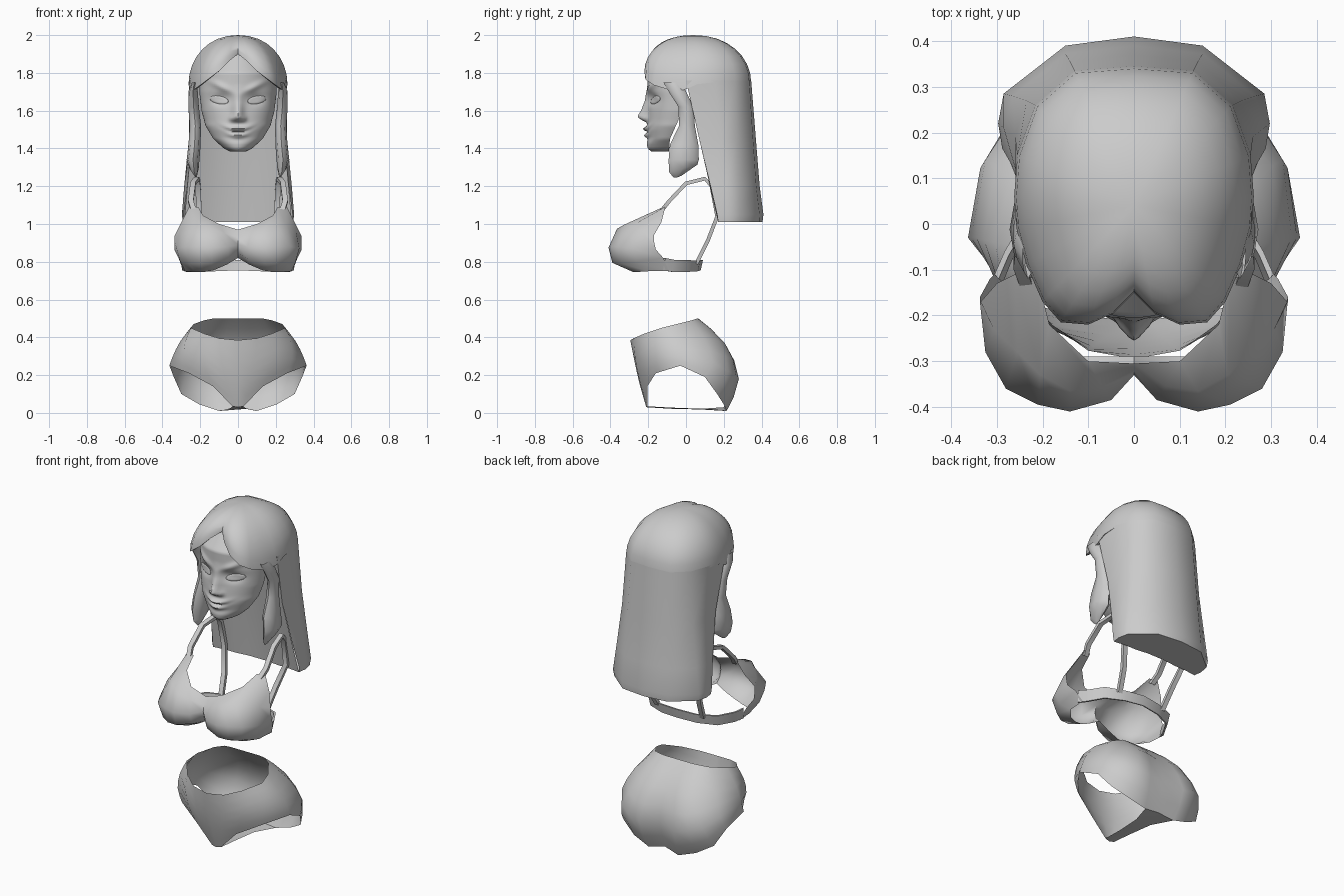
import bpy, bmesh, math
from math import sin, cos, pi, exp, sqrt
from mathutils import Vector

grey = bpy.data.materials.new("plain_grey")
grey.diffuse_color = (0.6, 0.6, 0.6, 1)


def sheet(name, rows, angle=50):
    """Quad sheet through rows of points, repeated on the other side of x = 0."""
    bm = bmesh.new()
    for side in (1, -1):
        g = [[bm.verts.new((side * x, y, z)) for x, y, z in r] for r in rows]
        for a, b in zip(g, g[1:]):
            for i in range(len(a) - 1):
                f = (a[i], a[i + 1], b[i + 1], b[i])
                bm.faces.new(f if side > 0 else f[::-1])
    bmesh.ops.remove_doubles(bm, verts=bm.verts, dist=0.0005)
    bmesh.ops.dissolve_degenerate(bm, edges=bm.edges, dist=0.0001)
    bmesh.ops.recalc_face_normals(bm, faces=bm.faces)
    # turn the whole shell outward when it encloses a negative volume
    mid = sum((v.co for v in bm.verts), Vector()) / len(bm.verts)
    if sum((f.calc_center_median() - mid).dot(f.normal) * f.calc_area() for f in bm.faces) < 0:
        bmesh.ops.reverse_faces(bm, faces=bm.faces)
    me = bpy.data.meshes.new(name)
    bm.to_mesh(me)
    bm.free()
    for p in me.polygons:
        p.use_smooth = True
    me.set_sharp_from_angle(angle=math.radians(angle))
    me.materials.append(grey)
    ob = bpy.data.objects.new(name, me)
    bpy.context.collection.objects.link(ob)
    return ob


def rounded(points):
    """Insert a curved midpoint between each pair of points."""
    p = [Vector(q) for q in points]
    out = [p[0]]
    for i in range(len(p) - 1):
        a, b = p[max(i - 1, 0)], p[min(i + 2, len(p) - 1)]
        out += [(p[i] + p[i + 1]) * .5625 - (a + b) * .0625, p[i + 1]]
    return out


def lerp(table, t):
    """Linear lookup in (key, value) pairs."""
    if t <= table[0][0]:
        return table[0][1]
    for (a, u), (b, v) in zip(table, table[1:]):
        if t <= b:
            return u + (v - u) * (t - a) / (b - a)
    return table[-1][1]


# head: half width, centre line and side line by height
WIDTH = [(1.385, .045), (1.40, .075), (1.45, .13), (1.52, .172), (1.6, .193),
         (1.7, .205), (1.8, .2), (1.9, .12)]
FRONT = [(1.385, -.185), (1.40, -.203), (1.425, -.208), (1.455, -.2), (1.5, -.208),
         (1.6, -.2), (1.7, -.203), (1.8, -.205), (1.9, -.12)]
SIDE = [(1.385, -.09), (1.45, -.085), (1.55, -.04), (1.7, -.01), (1.9, 0)]
NOSE = [(1.535, 0), (1.553, .035), (1.568, .056), (1.6, .038), (1.65, .018), (1.7, .006), (1.74, 0)]


def bump(x, z, cx, cz, sx, sz):
    return exp(-((x - cx) / sx) ** 2 - ((z - cz) / sz) ** 2)


def face_y(x, z):
    w, f, s = lerp(WIDTH, z), lerp(FRONT, z), lerp(SIDE, z)
    y = f + (s - f) * (1 - sqrt(max(0, 1 - (x / w) ** 2)))
    y -= lerp(NOSE, z) * exp(-(x / .027) ** 2)                 # nose
    y -= .016 * bump(x, z, .03, 1.557, .014, .014)             # nostrils
    lip = z - 3 * x * x                                        # corners turn up
    y -= .022 * bump(x, lip, 0, 1.503, .055, .011)             # upper lip
    y -= .020 * bump(x, lip, 0, 1.468, .045, .013)             # lower lip
    y += .008 * bump(x, lip, 0, 1.487, .06, .006)              # mouth line
    y += .022 * bump(x, z, .09, 1.66, .05, .032)               # eye socket
    brow = 1.70 + .45 * (x - .03)
    y -= .012 * exp(-((z - brow) / .018) ** 2 - ((x - .09) / .06) ** 2)
    return y


rows = []
for i in range(61):
    z = 1.385 + .515 * i / 60
    w = lerp(WIDTH, z)
    row = [(w * sin(pi / 2 * j / 26), face_y(w * sin(pi / 2 * j / 26), z), z) for j in range(27)]
    rows.append(row + [(0, lerp(SIDE, z), z)])
rows.insert(0, [(x, -.09, 1.386) for x, y, z in rows[0]])      # underside of jaw
sheet("head", rows, 60)

# almond eyes
rows = []
for i in range(9):
    a = pi * i / 8
    row = []
    for j in range(13):
        b = 2 * pi * j / 12
        u, v, d = -.05 * cos(a), .021 * sin(a) * cos(b), .008 * sin(a) * sin(b)
        x, z = .1 + u, 1.657 + v + .15 * u
        row.append((x, face_y(x, z) - .001 + d, z))
    rows.append(row)
sheet("eyes", rows)

# hair cap: quarter-ellipse ribs from the crown to the hairline
RIM = [(0, -.15, 1.90), (.045, -.195, 1.865), (.10, -.22, 1.81), (.16, -.215, 1.765),
       (.20, -.17, 1.735), (.235, -.09, 1.71), (.257, -.01, 1.71), (.262, .06, 1.74),
       (.255, .15, 1.75), (.215, .26, 1.75), (.13, .335, 1.75), (0, .345, 1.75)]
rows = []
for i in range(9):
    t = pi / 2 * i / 8
    s = sin(t) ** .93
    rows.append([(x * s, .04 + (y - .04) * s, z + (2 - z) * cos(t)) for x, y, z in RIM])
rows.append([(x * .93, .04 + (y - .04) * .93, z + .005) for x, y, z in RIM])  # turned-in edge
sheet("hair_cap", rows, 60)

# long back hair: outer sheet down, hem, nearly flat front sheet up
OUTER = [(1.76, ((0, .345), (.13, .335), (.215, .26), (.255, .15), (.258, .0))),
         (1.45, ((0, .37), (.14, .355), (.235, .27), (.26, .19), (.245, .07))),
         (1.20, ((0, .39), (.15, .372), (.265, .28), (.285, .21), (.268, .13))),
         (1.05, ((0, .41), (.15, .39), (.285, .285), (.297, .22), (.288, .165))),
         (1.01, ((0, .405), (.15, .388), (.28, .28), (.292, .22), (.285, .17)))]
INNER = [(1.01, ((0, .19), (.06, .19), (.14, .18), (.21, .18), (.285, .17))),
         (1.45, ((0, .13), (.06, .13), (.13, .115), (.19, .09), (.245, .07))),
         (1.76, ((0, .07), (.06, .07), (.14, .05), (.2, .03), (.258, .0)))]
sheet("back_hair", [[(x, y, z) for x, y in p] for z, p in OUTER + INNER])

# front locks: oval rings (x, y, z, half width, half depth)
LOCK = [(.232, -.07, 1.75, .012, .05), (.238, -.045, 1.70, .025, .046), (.235, .0, 1.62, .028, .04),
        (.226, .005, 1.52, .03, .042), (.23, -.01, 1.42, .032, .075),
        (.238, -.012, 1.34, .034, .08), (.232, -.015, 1.295, .024, .075),
        (.222, -.045, 1.25, .004, .02), (.222, -.05, 1.245, 0, 0)]
sheet("front_locks", [[(x + a * cos(2 * pi * k / 8), y + b * sin(2 * pi * k / 8),
                        z + .25 * b * sin(2 * pi * k / 8) * (z < 1.32)) for k in range(9)]
                      for x, y, z, a, b in LOCK])

# top: cups, from upper edge to lower edge
CUPS = [
    [(0, -.305, .97), (.1, -.30, 1.0), (.185, -.22, 1.045), (.21, -.12, 1.09),
     (.26, -.11, 1.09), (.30, -.13, 1.01), (.335, -.17, .94)],
    [(0, -.32, .93), (.07, -.355, .95), (.14, -.365, .975), (.205, -.33, .995),
     (.255, -.28, .995), (.307, -.23, .96), (.337, -.17, .91)],
    [(0, -.33, .89), (.05, -.385, .88), (.14, -.41, .875), (.21, -.395, .88),
     (.28, -.36, .88), (.325, -.28, .87), (.337, -.16, .865)],
    [(0, -.32, .85), (.05, -.365, .815), (.14, -.39, .795), (.2, -.38, .79),
     (.26, -.34, .79), (.305, -.26, .8), (.315, -.12, .82)],
    [(0, -.29, .82), (.06, -.29, .785), (.13, -.29, .755), (.18, -.28, .746),
     (.23, -.26, .746), (.28, -.2, .75), (.288, -.09, .75)]]
sheet("top_cups", CUPS, 70)

# top: band around the back
BAND = [(.305, -.11, .82, .755), (.283, -.06, .81, .747), (.23, .03, .808, .747),
        (.12, .075, .805, .75), (0, .09, .81, .755)]
sheet("top_band", [[(x * .97, y - .01, a), (x, y, a), (x * .97, y - .012, b),
                    (x * .94, y - .018, b), (x * .97, y - .01, a)] for x, y, a, b in BAND])

# top: shoulder straps, flat square section
PATH = [(.235, -.13, 1.07), (.25, -.09, 1.12), (.238, 0, 1.215), (.218, .10, 1.24),
        (.212, .135, 1.20), (.205, .165, 1.04), (.17, .115, .91), (.15, .055, .79)]
rows = []
for i, (x, y, z) in enumerate(PATH):
    a, b = PATH[max(i - 1, 0)], PATH[min(i + 1, len(PATH) - 1)]
    dy, dz = b[1] - a[1], b[2] - a[2]
    n = sqrt(dy * dy + dz * dz)
    ny, nz = -dz / n * .01, dy / n * .01
    rows.append([(x + u * .014, y + v * ny, z + v * nz)
                 for u, v in ((1, 1), (-1, 1), (-1, -1), (1, -1), (1, 1))])
sheet("top_straps", rows)

# briefs: columns from front centre round to back centre, waist to leg edge
COLUMNS = [
    [(0, -.295, .385), (0, -.272, .27), (0, -.245, .15), (0, -.21, .03)],
    [(.1, -.277, .395), (.09, -.268, .28), (.06, -.243, .16), (.03, -.205, .035)],
    [(.18, -.22, .42), (.19, -.228, .33), (.17, -.222, .23), (.13, -.205, .14)],
    [(.25, -.13, .45), (.28, -.15, .375), (.285, -.165, .29), (.26, -.16, .21)],
    [(.235, -.05, .47), (.305, -.04, .38), (.345, -.03, .3), (.363, -.03, .25)],
    [(.18, .03, .49), (.27, .10, .39), (.325, .14, .27), (.34, .10, .19)],
    [(.13, .06, .5), (.19, .175, .38), (.27, .225, .22), (.30, .165, .10)],
    [(.09, .065, .5), (.14, .205, .37), (.20, .265, .2), (.205, .2, .045)],
    [(.05, .065, .5), (.075, .205, .37), (.115, .28, .18), (.10, .215, .01)],
    [(0, .065, .5), (0, .19, .37), (0, .245, .2), (0, .2, .03)]]
sheet("briefs", [rounded(c) for c in COLUMNS], 70)

# briefs: strip between the legs
sheet("briefs_gusset", [
    [(0, -.21, .03), (.03, -.205, .035)],
    [(0, -.08, .022), (.035, -.08, .028)],
    [(0, .08, .018), (.05, .08, .022)],
    [(0, .2, .03), (.10, .215, .01)]][::-1])
